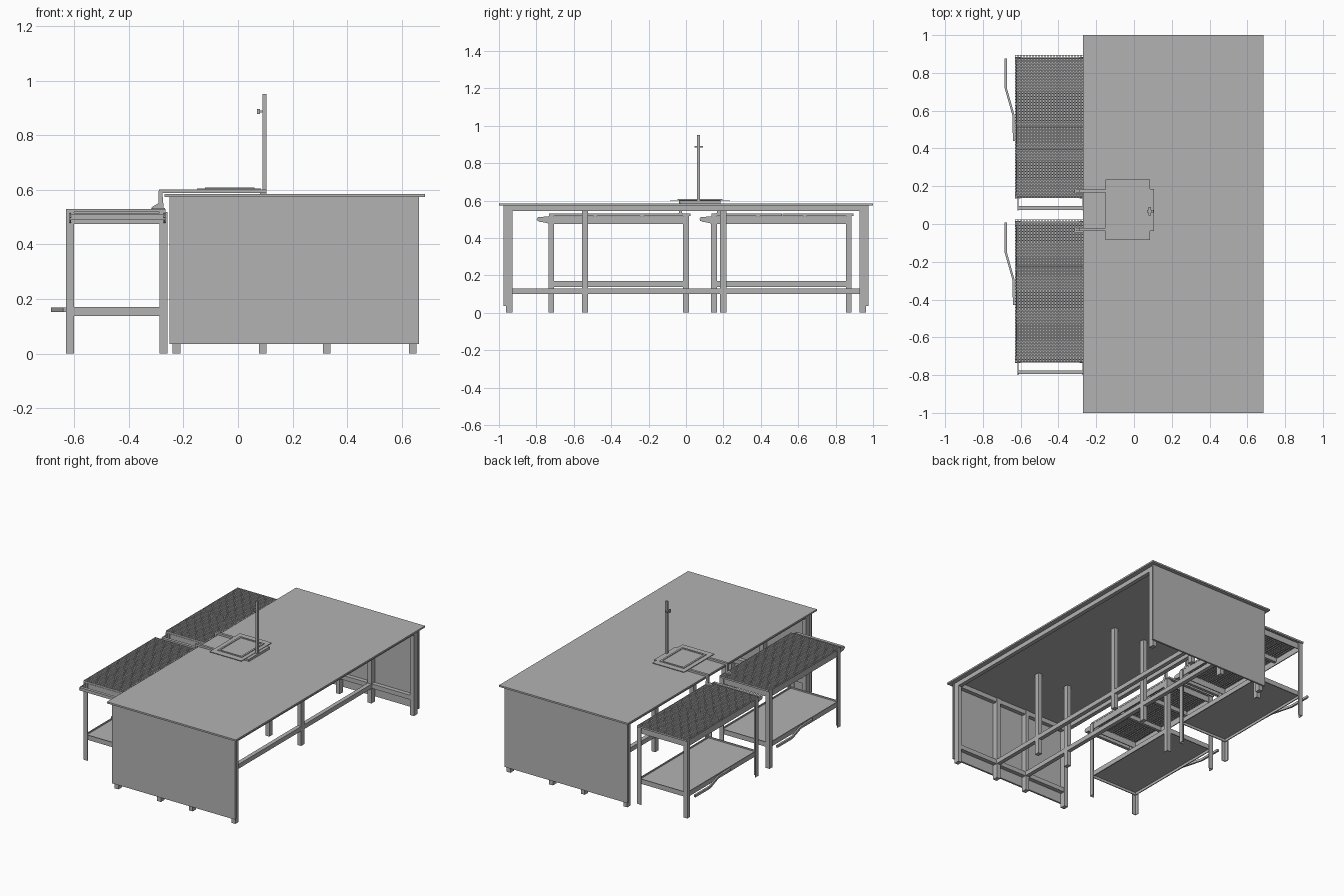
import bpy, bmesh
from mathutils import Vector

cube = bpy.data.objects.get("Cube")
if cube:
    bpy.data.objects.remove(cube, do_unlink=True)

grey = bpy.data.materials.new("metal grey")
grey.use_nodes = True
grey.diffuse_color = (0.45, 0.45, 0.45, 1)
grey.node_tree.nodes["Principled BSDF"].inputs["Base Color"].default_value = grey.diffuse_color


def make(name, bm):
    bmesh.ops.recalc_face_normals(bm, faces=bm.faces)
    mesh = bpy.data.meshes.new(name)
    bm.to_mesh(mesh)
    bm.free()
    mesh.materials.append(grey)
    obj = bpy.data.objects.new(name, mesh)
    bpy.context.collection.objects.link(obj)
    return obj


def boxes(name, *bounds):
    """One object from boxes given as (x0, x1, y0, y1, z0, z1)."""
    bm = bmesh.new()
    for x0, x1, y0, y1, z0, z1 in bounds:
        size, mid = Vector((x1 - x0, y1 - y0, z1 - z0)), Vector((x0 + x1, y0 + y1, z0 + z1)) / 2
        for v in bmesh.ops.create_cube(bm, size=1)["verts"]:
            v.co = v.co * size + mid
    return make(name, bm)


def prism(name, points, axis, a, b):
    """Extrude a 2D outline along the x, y or z axis from a to b."""
    place = {"x": lambda p: (a, p[0], p[1]), "y": lambda p: (p[0], a, p[1]),
             "z": lambda p: (p[0], p[1], a)}[axis]
    bm = bmesh.new()
    face = bm.faces.new([bm.verts.new(place(p)) for p in points])
    ext = bmesh.ops.extrude_face_region(bm, geom=[face])["geom"]
    shift = Vector([(b - a) * (axis == k) for k in "xyz"])
    bmesh.ops.translate(bm, vec=shift, verts=[e for e in ext if isinstance(e, bmesh.types.BMVert)])
    return make(name, bm)


def perforated(name, x0, x1, y0, y1, z0, z1, pitch=0.016):
    """Sheet with a regular grid of small through holes."""
    bm = bmesh.new()
    nx, ny = round((x1 - x0) / pitch), round((y1 - y0) / pitch)
    bmesh.ops.create_grid(bm, x_segments=nx, y_segments=ny, size=0.5)
    for v in bm.verts:
        v.co = Vector((x0 + (v.co.x + 0.5) * (x1 - x0), y0 + (v.co.y + 0.5) * (y1 - y0), z1))
    holes = bm.faces[:]
    bmesh.ops.inset_individual(bm, faces=holes, thickness=pitch * 0.29)
    bmesh.ops.delete(bm, geom=holes, context="FACES")
    obj = make(name, bm)
    for p in obj.data.polygons:
        if p.normal.z < 0:
            obj.data.flip_normals()
            break
    solid = obj.modifiers.new("thickness", "SOLIDIFY")
    solid.thickness = z1 - z0
    solid.offset = -1
    return obj


# Main table: top, end panels, legs and rails
boxes("table_top", (-0.27, 0.685, -1, 1, 0.574, 0.585))
leg_xs = (-0.225, 0.09, 0.325, 0.64)
h = 0.014
for s, side in ((-1, "front"), (1, "back")):
    y0, y1 = sorted((s * 0.963, s * 0.975))
    boxes(side + "_end_panel", (-0.25, 0.662, y0, y1, 0.035, 0.574))
    y = s * 0.945
    boxes(side + "_end_legs", *[(x - h, x + h, y - 0.018, y + 0.018, 0, 0.574) for x in leg_xs])
    boxes(side + "_end_rails", *[(-0.225, 0.64, y - h, y + h, z, z + 0.03) for z in (0.1, 0.544)])
boxes("middle_legs", *[(x - h, x + h, y - 0.017, y + 0.017, 0, 0.574)
                       for x in leg_xs[1:3] for y in (-0.54, 0.2)])
boxes("lower_long_rails", *[(x - h, x + h, -0.93, 0.93, 0.1, 0.13) for x in leg_xs[1:3]])
boxes("upper_long_rails", *[(x - h, x + h, -0.945, 0.945, 0.544, 0.574)
                            for x in (leg_xs[0], leg_xs[3])])


def angle_leg(name, x, y, sx, sy, w=0.03, t=0.005):
    """Angle iron with its outer corner at x, y and arms along sx, sy."""
    outline = [(0, 0), (w, 0), (w, t), (t, t), (t, w), (0, w)]
    prism(name, [(x + sx * u, y + sy * v) for u, v in outline], "z", 0, 0.518)


def cart(prefix, y0, seams):
    xa, xb, y1 = -0.63, -0.258, y0 + 0.75
    # Angle legs
    for sx, x in ((1, xa), (-1, xb)):
        for sy, y in ((1, y0), (-1, y1)):
            angle_leg(prefix + "_leg", x, y, sx, sy)
    # Upper frame and lower shelf frame
    for part, z0, z1, t in (("apron", 0.475, 0.515, 0.006), ("shelf_frame", 0.138, 0.17, 0.006)):
        a, b, c, d = xa + 0.005, xb - 0.005, y0 + 0.005, y1 - 0.005
        boxes(prefix + "_" + part, (a, a + t, c, d, z0, z1), (b - t, b, c, d, z0, z1),
              (a, b, c, c + t, z0, z1), (a, b, d - t, d, z0, z1))
    boxes(prefix + "_shelf", (xa + 0.006, xb - 0.006, y0 + 0.006, y1 - 0.006, 0.155, 0.161))
    boxes(prefix + "_deck_supports", *[(xa + 0.01, xb - 0.01, y - 0.01, y + 0.01, 0.49, 0.518)
                                       for y in (y0 + 0.25, y0 + 0.5)])
    # Perforated deck, in one or more sheets
    edges = [y0] + [y0 + s for s in seams] + [y0 + 0.762]
    for a, b in zip(edges, edges[1:]):
        perforated(prefix + "_deck", xa, -0.265, a + 0.002, b - 0.002, 0.518, 0.53)
    # Push handle with side brackets
    side = [(0.01, 0.515), (-0.055, 0.512), (-0.064, 0.5), (-0.05, 0.487), (-0.025, 0.483), (0.01, 0.475)]
    for x in (-0.618, -0.272):
        prism(prefix + "_handle_bracket", [(y0 + u, z) for u, z in side], "x", x, x + 0.006)
    boxes(prefix + "_handle_bar", (-0.618, -0.266, y0 - 0.06, y0 - 0.04, 0.49, 0.51))
    # Bent foot lever along the outer side
    path = [(-0.635, 0.305), (-0.638, 0.44), (-0.679, 0.585), (-0.679, 0.742)]
    outline = [(x - 0.006, y0 + y) for x, y in path] + [(x + 0.006, y0 + y) for x, y in path[::-1]]
    prism(prefix + "_foot_lever", outline, "z", 0.153, 0.168)


cart("front_cart", -0.735, [])
cart("back_cart", 0.135, [0.38])

# Sliding carriage on the table top: arms, hooks, plate and raised frame
for y in (-0.03, 0.175):
    boxes("carriage_arm", (-0.29, 0.105, y - 0.008, y + 0.008, 0.588, 0.601))
    hook = [(-0.29, 0.601), (-0.278, 0.601), (-0.272, 0.53), (-0.318, 0.53), (-0.315, 0.537), (-0.292, 0.55)]
    prism("carriage_hook", hook, "y", y - 0.008, y + 0.008)
    boxes("carriage_foot", (-0.315, -0.268, y - 0.014, y + 0.014, 0.53, 0.534))
boxes("carriage_crossbar", (0.08, 0.105, -0.03, 0.185, 0.585, 0.601))
boxes("carriage_plate", (-0.15, 0.085, -0.085, 0.235, 0.6, 0.604))
ax, bx, ay, by, t = -0.12, 0.06, -0.045, 0.195, 0.012
boxes("carriage_frame", (ax, ax + t, ay, by, 0.604, 0.608), (bx - t, bx, ay, by, 0.604, 0.608),
      (ax, bx, ay, ay + t, 0.604, 0.608), (ax, bx, by - t, by, 0.604, 0.608))

# Upright post with small clamp
boxes("post", (0.089, 0.104, 0.06, 0.075, 0.588, 0.95))
boxes("post_clamp", (0.078, 0.09, 0.045, 0.09, 0.883, 0.891), (0.07, 0.08, 0.06, 0.075, 0.878, 0.895))
